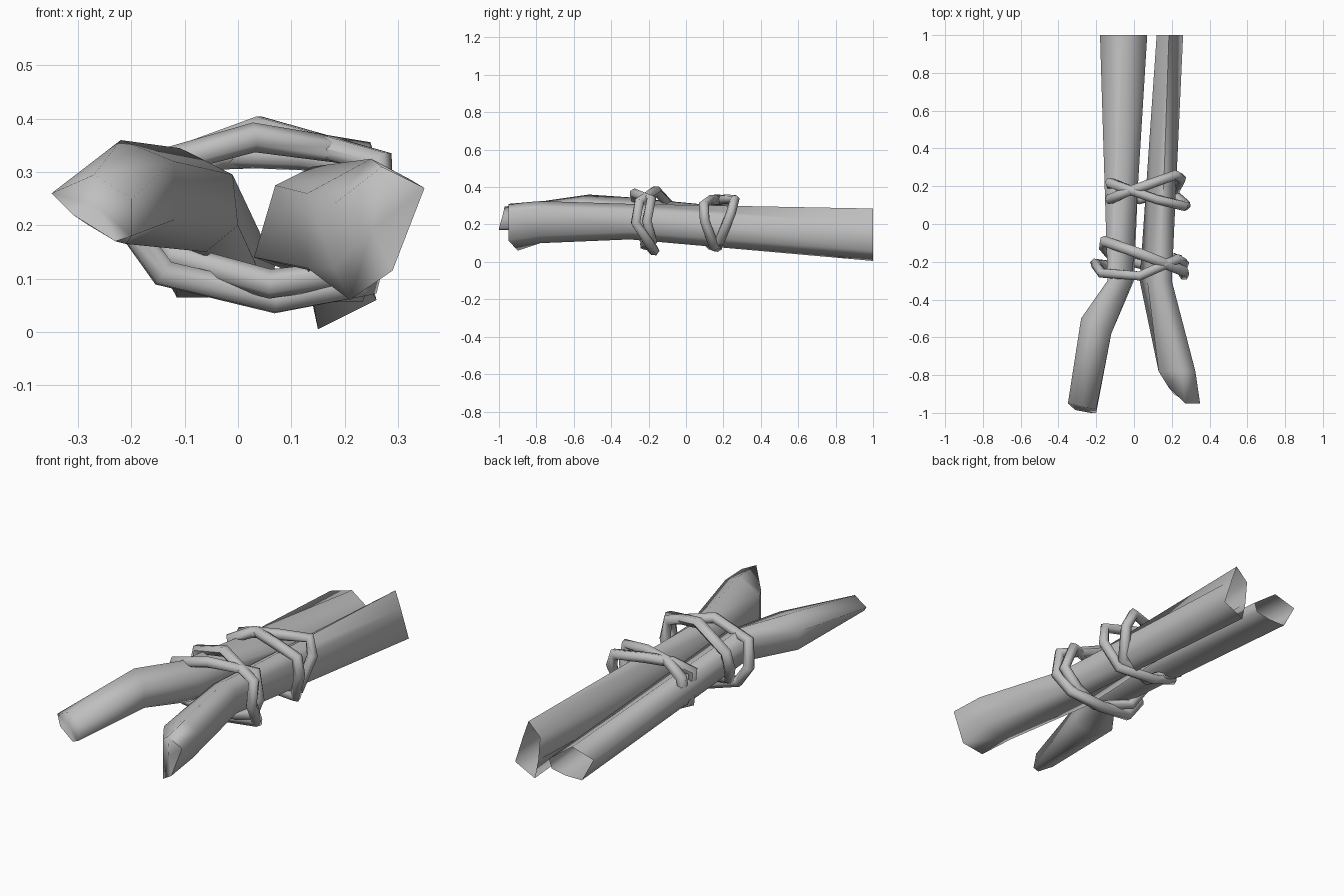
import bpy
import bmesh
import math

cube = bpy.data.objects.get("Cube")
if cube:
    bpy.data.objects.remove(cube, do_unlink=True)

grey = bpy.data.materials.new("plain_grey")
grey.use_nodes = True
grey.diffuse_color = (.52, .52, .52, 1)
grey.node_tree.nodes["Principled BSDF"].inputs["Base Color"].default_value = (.52, .52, .52, 1)


def smooth(obj, degrees):
    """Select only this object and give it smooth shading with sharp creases."""
    bpy.ops.object.select_all(action='DESELECT')
    obj.select_set(True)
    bpy.context.view_layer.objects.active = obj
    bpy.ops.object.shade_smooth_by_angle(angle=math.radians(degrees))


def branch(name, rings):
    """Loft six-sided rings from the closed front tip to the open back end."""
    bm = bmesh.new()
    loops = []
    for depth, outline in rings:
        depths = depth if isinstance(depth, tuple) else (depth,) * len(outline)
        loops.append([bm.verts.new((x, y, z)) for y, (x, z) in zip(depths, outline)])
    for front, back in zip(loops, loops[1:]):
        for i in range(len(front)):
            j = (i + 1) % len(front)
            bm.faces.new((front[i], front[j], back[j], back[i]))
    tip = bm.faces.new(loops[0])
    bmesh.ops.poke(bm, faces=[tip])
    bmesh.ops.recalc_face_normals(bm, faces=bm.faces)
    mesh = bpy.data.meshes.new(name)
    bm.to_mesh(mesh)
    bm.free()
    mesh.materials.append(grey)
    obj = bpy.data.objects.new(name, mesh)
    bpy.context.collection.objects.link(obj)
    smooth(obj, 85)


def rope(name, points, radius):
    """Sweep a thin cord along a closed path that winds twice around."""
    curve = bpy.data.curves.new(name, 'CURVE')
    curve.dimensions = '3D'
    curve.bevel_depth = radius
    curve.bevel_resolution = 1
    spline = curve.splines.new('POLY')
    spline.points.add(len(points) - 1)
    for target, point in zip(spline.points, points):
        target.co = (*point, 1)
    spline.use_cyclic_u = True
    curve.materials.append(grey)
    obj = bpy.data.objects.new(name, curve)
    bpy.context.collection.objects.link(obj)
    bpy.ops.object.select_all(action='DESELECT')
    obj.select_set(True)
    bpy.context.view_layer.objects.active = obj
    bpy.ops.object.convert(target='MESH')
    smooth(bpy.context.object, 65)


# Bent branch; each outline runs from the top towards +x and round
branch("bent_branch", [
    ((-.97, -.98, -1, -1, -.985, -.95),
     [(-.27, .295), (-.2, .25), (-.2, .18), (-.23, .17), (-.31, .22), (-.35, .26)]),
    ((-.52, -.58, -.58, -.54, -.5, -.5),
     [(-.22, .36), (-.12, .32), (-.12, .21), (-.21, .165), (-.28, .2), (-.28, .29)]),
    (-.3, [(-.11, .345), (-.01, .295), (0, .2), (-.06, .15), (-.13, .18), (-.14, .28)]),
    (1, [(-.06, .22), (.07, .125), (.055, .08), (-.02, .065), (-.115, .065), (-.18, .185)]),
])

# Thick branch with an obliquely cut tip and a drooping lip
branch("thick_branch", [
    ((-.95, -.95, -.95, -.9, -.86, -.86),
     [(.27, .31), (.35, .27), (.29, .115), (.21, .06), (.18, .12), (.18, .24)]),
    (-.78, [(.25, .325), (.325, .285), (.29, .14), (.2, .1), (.13, .12), (.13, .26)]),
    (-.3, [(.14, .31), (.2, .27), (.2, .16), (.13, .12), (.03, .14), (.07, .275)]),
    (1, [(.185, .285), (.215, .2), (.26, .06), (.15, .005), (.13, .1), (.12, .22)]),
])

# Front binding
rope("front_rope", [
    (-.16, -.09, .31), (.04, -.16, .38), (.265, -.25, .32), (.265, -.27, .21),
    (.24, -.19, .09), (.07, -.17, .06), (-.14, -.22, .11), (-.205, -.21, .2),
    (-.17, -.26, .31), (.03, -.275, .365), (.23, -.185, .335), (.265, -.21, .22),
    (.21, -.18, .11), (.06, -.22, .09), (-.12, -.17, .14), (-.16, -.12, .22),
], .028)

# Back binding
rope("back_rope", [
    (-.13, .22, .29), (-.02, .18, .335), (.12, .13, .33), (.265, .095, .31),
    (.275, .1, .22), (.22, .15, .08), (.02, .17, .08), (-.12, .14, .14),
    (-.13, .13, .29), (-.04, .17, .33), (.08, .21, .335), (.22, .26, .335),
    (.25, .24, .26), (.22, .18, .11), (.03, .13, .09), (-.12, .19, .16),
], .027)
